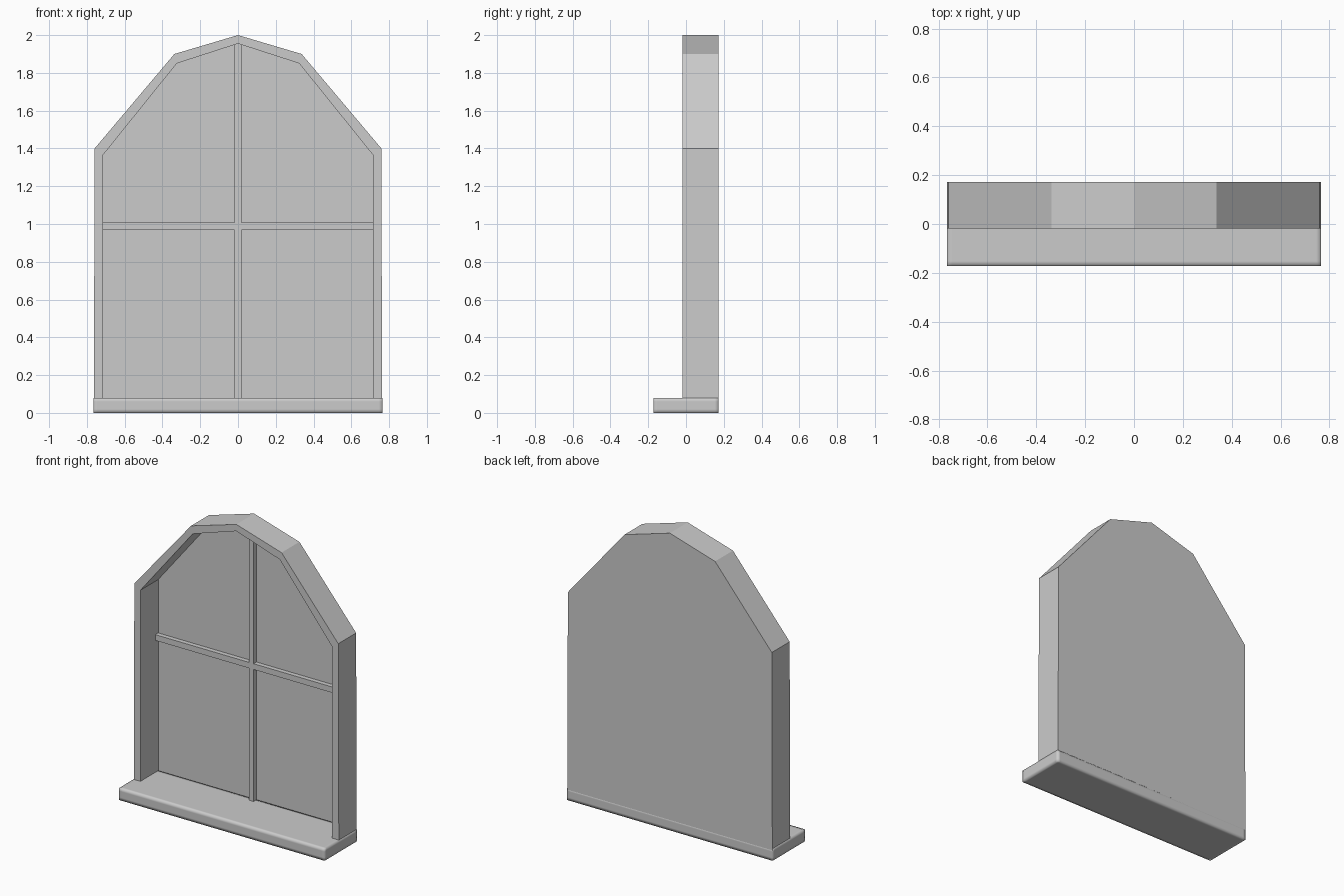
import bpy, bmesh

if "Cube" in bpy.data.objects:
    bpy.data.objects.remove(bpy.data.objects["Cube"])

BACK, FRONT, SILL_FRONT = 0.172, -0.018, -0.172
SILL_TOP = 0.08


def make(name, bm):
    me = bpy.data.meshes.new(name)
    bm.to_mesh(me)
    bm.free()
    ob = bpy.data.objects.new(name, me)
    bpy.context.collection.objects.link(ob)
    return ob


def mirrored(half):
    # right half from bottom to peak, continued down the left side
    return half + [(-x, z) for x, z in reversed(half) if x > 0]


outer = mirrored([(0.763, SILL_TOP - 0.01), (0.759, 1.4), (0.337, 1.9), (0, 2.0)])
inner = mirrored([(0.714, SILL_TOP - 0.01), (0.714, 1.366), (0.324, 1.85), (0, 1.955)])

# Arched frame: front band, outer walls and inner reveal
bm = bmesh.new()
rows = [[bm.verts.new((x, y, z)) for x, z in pts]
        for pts, y in ((outer, BACK), (outer, FRONT), (inner, FRONT), (inner, BACK))]
for a, b in zip(rows, rows[1:]):
    for i in range(len(a) - 1):
        bm.faces.new((a[i], a[i + 1], b[i + 1], b[i]))
bmesh.ops.recalc_face_normals(bm, faces=bm.faces)
if sum(f.normal.y for f in bm.faces) > 0:
    bmesh.ops.reverse_faces(bm, faces=bm.faces)
make("arched_frame", bm)

# Back panel: one sheet flush with the back of the frame
bm = bmesh.new()
f = bm.faces.new([bm.verts.new((x, BACK, z)) for x, z in outer])
f.normal_update()
if f.normal.y < 0:
    f.normal_flip()
make("window_pane", bm)

# Cross-shaped glazing bars lying on the pane
w, z0, z1 = 0.018, 0.968, 1.007
cross = mirrored([(w, SILL_TOP - 0.01), (w, z0), (0.714, z0), (0.714, z1), (w, z1), (w, 1.949), (0, 1.955)])
bm = bmesh.new()
f = bm.faces.new([bm.verts.new((x, BACK - 0.001, z)) for x, z in cross])
ext = bmesh.ops.extrude_face_region(bm, geom=[f])
for v in ext["geom"]:
    if isinstance(v, bmesh.types.BMVert):
        v.co.y = BACK - 0.032
bmesh.ops.recalc_face_normals(bm, faces=bm.faces)
make("glazing_bars", bm)

# Sill: square block with support loops, smooth shaded
bm = bmesh.new()
bmesh.ops.create_cube(bm, size=1)
for v in bm.verts:
    v.co.x *= 1.53
    v.co.y *= BACK - SILL_FRONT
    v.co.z = (v.co.z + 0.5) * SILL_TOP
sill = make("sill", bm)
bev = sill.modifiers.new("support_loops", 'BEVEL')
bev.width = 0.02
bev.segments = 2
bev.profile = 1.0
for p in sill.data.polygons:
    p.use_smooth = True
